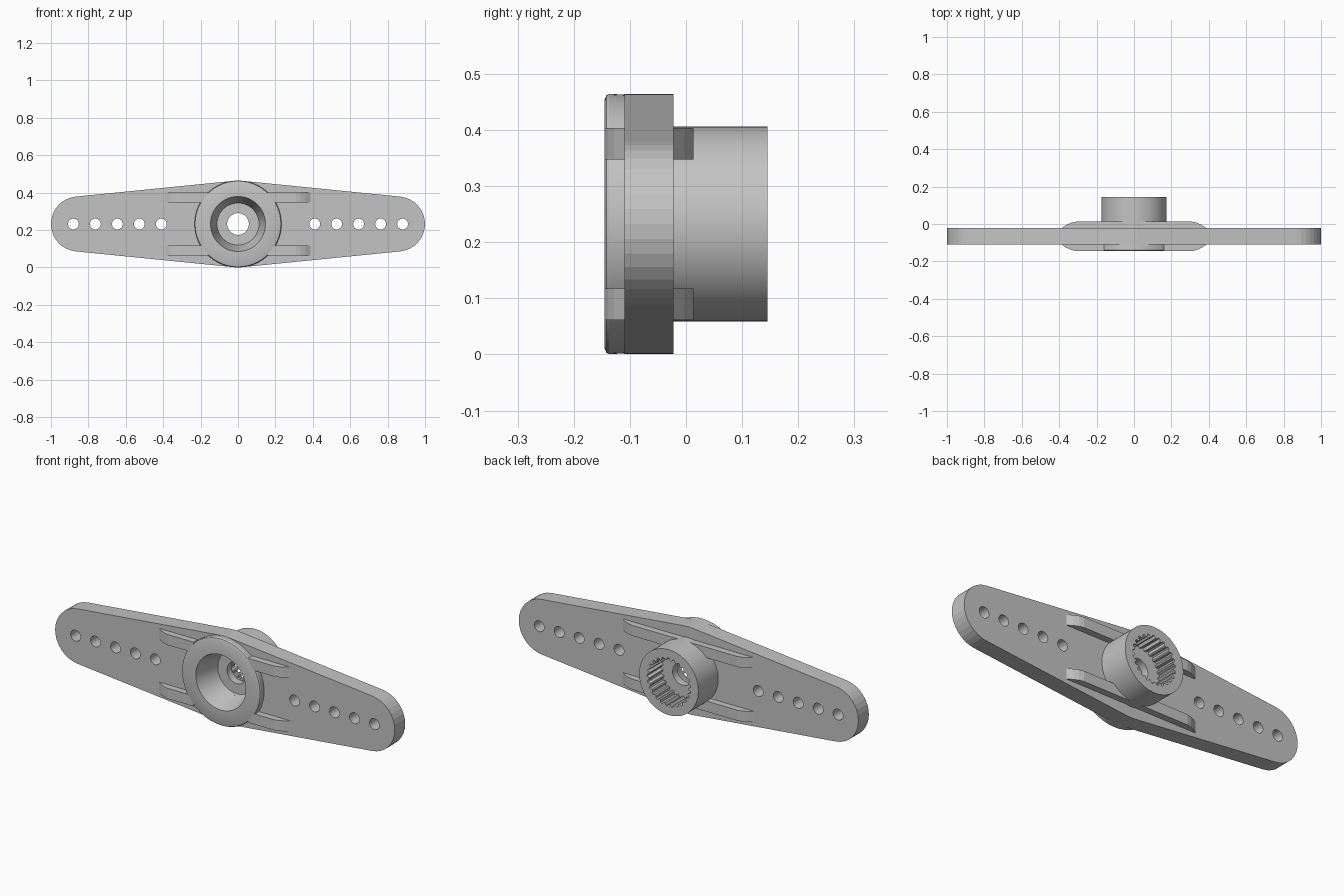
import bpy, bmesh
from math import cos, sin, pi, radians

cube = bpy.data.objects.get("Cube")
if cube:
    bpy.data.objects.remove(cube)

MID = 0.2325                 # height of the hub axis
FRONT, BACK = -0.11, -0.022  # faces of the arm plate

plastic = bpy.data.materials.new("grey plastic")
plastic.use_nodes = True
GREY = (0.55, 0.55, 0.55, 1)
plastic.diffuse_color = GREY
plastic.node_tree.nodes["Principled BSDF"].inputs["Base Color"].default_value = GREY


def add_mesh(name, bm):
    bmesh.ops.recalc_face_normals(bm, faces=bm.faces)
    mesh = bpy.data.meshes.new(name)
    bm.to_mesh(mesh)
    bm.free()
    mesh.materials.append(plastic)
    obj = bpy.data.objects.new(name, mesh)
    bpy.context.collection.objects.link(obj)
    return obj


def arc(cx, radius, start, end, steps):
    angles = [radians(start + (end - start) * i / steps) for i in range(steps + 1)]
    return [(cx + radius * cos(a), radius * sin(a)) for a in angles]


# Double-ended arm plate: tapered outline with a row of holes on each side
outline = (arc(0.853, 0.147, -84.3, 84.3, 16) + arc(0, 0.232, 84.3, 95.7, 2)
           + arc(-0.853, 0.147, 95.7, 264.3, 16) + arc(0, 0.232, 264.3, 275.7, 2))
loops = [outline, arc(0, 0.16, 0, 348.75, 31)]
for i in range(5):
    for side in (-1, 1):
        loops.append(arc(side * (0.41 + 0.1175 * i), 0.029, 0, 345, 23))

curve = bpy.data.curves.new("arm_plate", "CURVE")
curve.dimensions = "2D"
curve.fill_mode = "BOTH"
curve.extrude = (BACK - FRONT) / 2
for loop in loops:
    spline = curve.splines.new("POLY")
    spline.points.add(len(loop) - 1)
    for point, (x, y) in zip(spline.points, loop):
        point.co = (x, y, 0, 1)
    spline.use_cyclic_u = True
source = bpy.data.objects.new("plate_outline", curve)
bpy.context.collection.objects.link(source)
bpy.context.view_layer.update()
evaluated = source.evaluated_get(bpy.context.evaluated_depsgraph_get())
flat = bpy.data.meshes.new_from_object(evaluated)
bpy.data.objects.remove(source)
bm = bmesh.new()
bm.from_mesh(flat)
bmesh.ops.remove_doubles(bm, verts=bm.verts, dist=0.0001)
for v in bm.verts:
    v.co = (v.co.x, (FRONT + BACK) / 2 - v.co.z, MID + v.co.y)
for f in bm.faces:
    f.smooth = False
    f.material_index = 0
add_mesh("arm_plate", bm)

# Hub: turned profile with collar, tapered recess, screw hole and splined bore
SEGMENTS, TOOTH = 100, 0.013
profile = [(0.23, -0.10, 0), (0.232, -0.137, 0), (0.229, -0.142, 0), (0.222, -0.145, 0),
           (0.147, -0.145, 0), (0.112, -0.01, 0), (0.058, -0.01, 0), (0.058, 0.03, 0),
           (0.116, 0.03, TOOTH), (0.116, 0.145, TOOTH), (0.174, 0.145, 0), (0.174, -0.05, 0)]
bm = bmesh.new()
rings = []
for radius, y, tooth in profile:
    ring = []
    for i in range(SEGMENTS):
        a = 2 * pi * i / SEGMENTS
        r = radius + (tooth if i % 4 < 2 else 0)
        ring.append(bm.verts.new((r * cos(a), y, MID + r * sin(a))))
    rings.append(ring)
for a, b in zip(rings, rings[1:] + rings[:1]):
    for i in range(SEGMENTS):
        j = (i + 1) % SEGMENTS
        bm.faces.new((a[i], a[j], b[j], b[i]))
hub = add_mesh("hub", bm)
bpy.ops.object.select_all(action="DESELECT")
bpy.context.view_layer.objects.active = hub
hub.select_set(True)
bpy.ops.object.shade_smooth_by_angle(angle=radians(25))


# Stiffening ribs with rounded-off tips
def rib(name, points, z):
    bm = bmesh.new()
    face = bm.faces.new([bm.verts.new((x, y, z - 0.028)) for x, y in points])
    top = bmesh.ops.extrude_face_region(bm, geom=[face])["geom"]
    bmesh.ops.translate(bm, vec=(0, 0, 0.056),
                        verts=[v for v in top if isinstance(v, bmesh.types.BMVert)])
    add_mesh(name, bm)


tip = [(0.31, 0.035), (0.335, 0.029), (0.36, 0.018), (0.387, 0), (0.387, -0.002)]
for level, z in (("lower", MID - 0.143), ("upper", MID + 0.143)):
    back = [(x, BACK + h) for x, h in tip]
    rib("back_rib_" + level, back + [(-x, y) for x, y in reversed(back)], z)
    for label, side in (("left", 1), ("right", -1)):
        front = [(side * x, FRONT - h) for x, h in [(0.16, -0.002), (0.16, 0.034)] + tip]
        rib("front_rib_" + level + "_" + label, front, z)
